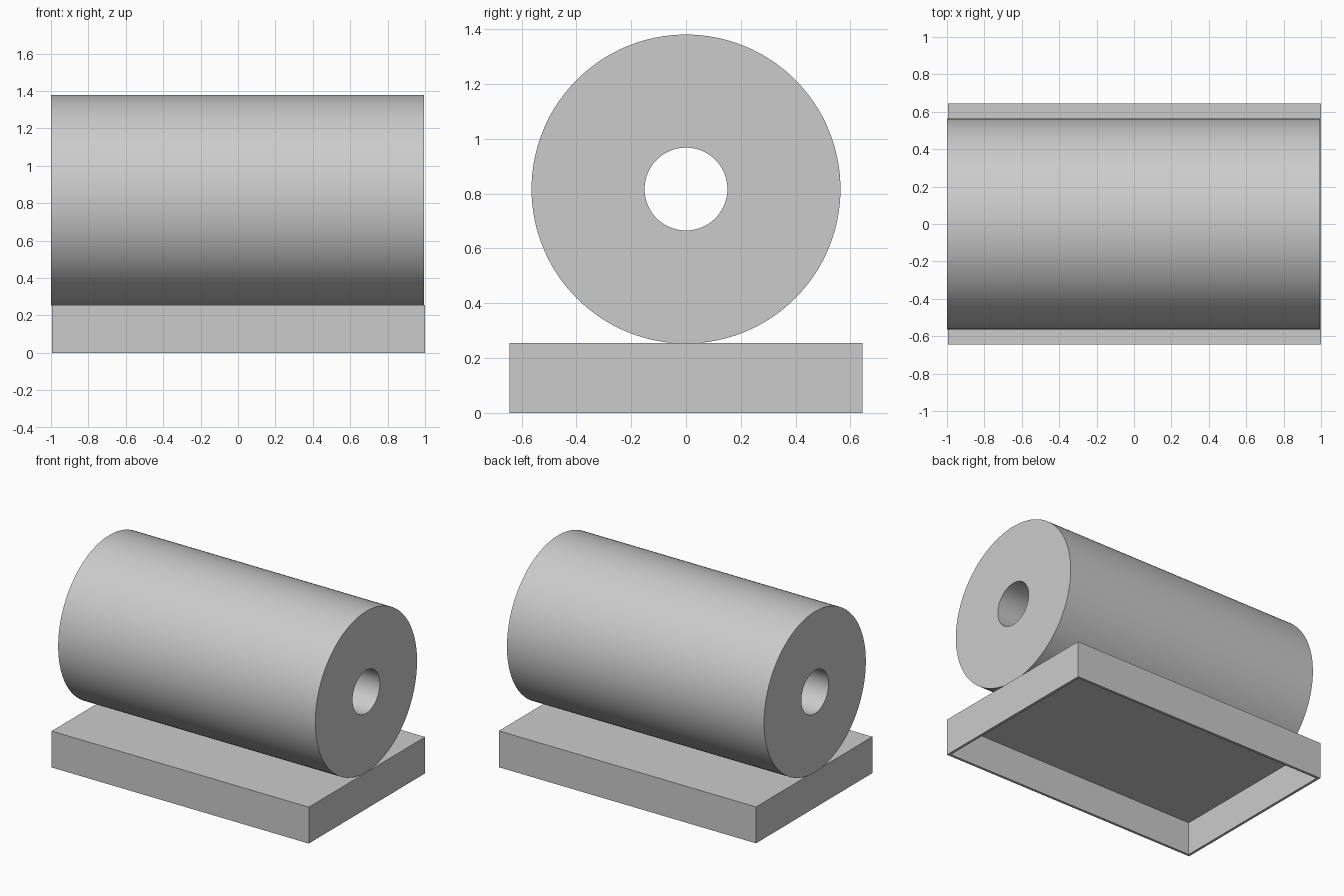
import bpy
import bmesh
import math
from mathutils import Matrix

old = bpy.data.objects.get("Cube")
if old:
    bpy.data.objects.remove(old, do_unlink=True)

GREY = (0.6, 0.6, 0.6, 1)
grey = bpy.data.materials.new("plain_grey")
grey.use_nodes = True
grey.diffuse_color = GREY
grey.node_tree.nodes["Principled BSDF"].inputs["Base Color"].default_value = GREY


def finish(name, bm):
    bmesh.ops.recalc_face_normals(bm, faces=bm.faces)
    mesh = bpy.data.meshes.new(name)
    bm.to_mesh(mesh)
    bm.free()
    mesh.materials.append(grey)
    obj = bpy.data.objects.new(name, mesh)
    bpy.context.collection.objects.link(obj)
    return obj


# Hollow base, open underneath: inset the bottom and push it up
width, depth, height, wall = 1.994, 1.288, 0.255, 0.025
bm = bmesh.new()
bmesh.ops.create_cube(bm, size=1, matrix=Matrix.Translation((0.003, 0, height / 2))
                      @ Matrix.Diagonal((width, depth, height, 1)))
bottom = min(bm.faces, key=lambda f: f.calc_center_median().z)
bmesh.ops.inset_region(bm, faces=[bottom], thickness=wall)
rim = bottom
ceiling = bmesh.ops.extrude_face_region(bm, geom=[rim])["geom"]
bmesh.ops.translate(bm, vec=(0, 0, height - wall),
                    verts=[v for v in ceiling if isinstance(v, bmesh.types.BMVert)])
if rim.is_valid:
    bmesh.ops.delete(bm, geom=[rim], context="FACES_ONLY")
finish("base_tray", bm)

# Thick tube: spin its rectangular section around the lengthwise axis
outer, bore, axis_z, left, right = 0.5635, 0.151, 0.8165, -1.0, 0.994
bm = bmesh.new()
section = [bm.verts.new((x, 0, axis_z + r)) for x, r in
           ((left, bore), (left, outer), (right, outer), (right, bore))]
edges = [bm.edges.new((section[i], section[(i + 1) % 4])) for i in range(4)]
bmesh.ops.spin(bm, geom=section + edges, cent=(0, 0, axis_z), axis=(1, 0, 0),
               angle=math.tau, steps=128, use_merge=True)
bmesh.ops.remove_doubles(bm, verts=bm.verts, dist=0.0001)
tube = finish("tube_roll", bm)

bpy.ops.object.select_all(action="DESELECT")
tube.select_set(True)
bpy.context.view_layer.objects.active = tube
bpy.ops.object.shade_smooth_by_angle(angle=math.radians(30))
